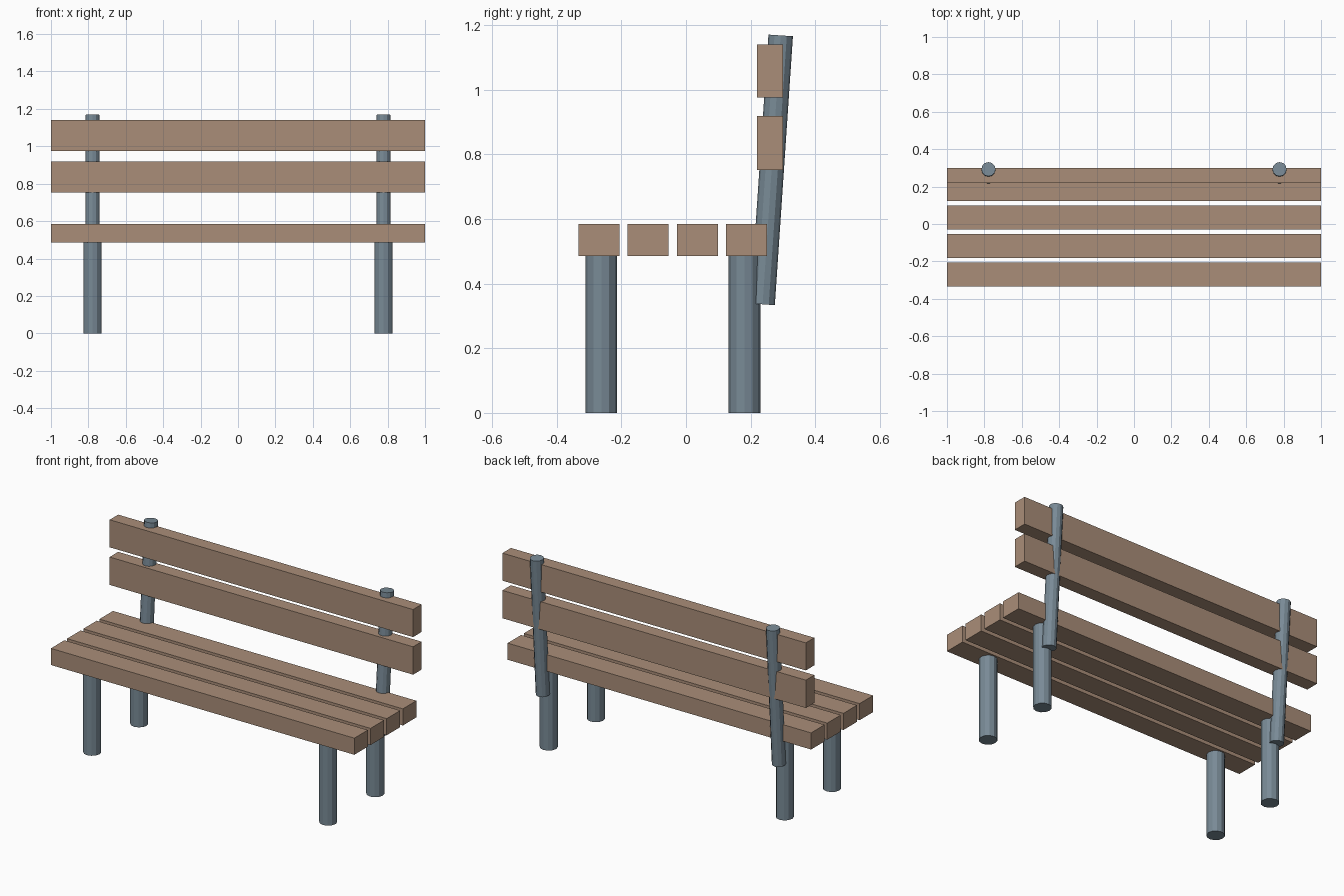
import bpy
from mathutils import Vector

if "Cube" in bpy.data.objects:
    bpy.data.objects.remove(bpy.data.objects["Cube"])


def material(name, colour):
    m = bpy.data.materials.new(name)
    m.diffuse_color = (*colour, 1)
    m.use_nodes = True
    m.node_tree.nodes["Principled BSDF"].inputs["Base Color"].default_value = m.diffuse_color
    return m


WOOD = material("brown wood", (0.40, 0.27, 0.19))
STEEL = material("blue grey steel", (0.19, 0.255, 0.305))


def slat(name, y0, y1, z0, z1):
    """Full-width plank with the given side profile."""
    bpy.ops.mesh.primitive_cube_add(size=1, location=(0, (y0 + y1) / 2, (z0 + z1) / 2))
    ob = bpy.context.object
    ob.name = name
    ob.scale = (2, y1 - y0, z1 - z0)
    bpy.ops.object.transform_apply(location=False, rotation=False, scale=True)
    ob.data.materials.append(WOOD)


def tube(name, start, end, radius):
    """Twelve-sided rod between two points."""
    a, b = Vector(start), Vector(end)
    bpy.ops.mesh.primitive_cylinder_add(vertices=12, radius=radius, depth=(b - a).length,
                                        location=(a + b) / 2)
    ob = bpy.context.object
    ob.name = name
    ob.rotation_euler = (b - a).to_track_quat('Z', 'Y').to_euler()
    ob.data.materials.append(STEEL)


# Seat planks
for i in range(4):
    y = -0.333 + i * 0.1523
    slat(f"seat_slat_{i + 1}", y, y + 0.127, 0.486, 0.585)

# Backrest planks
slat("lower_back_slat", 0.22, 0.30, 0.752, 0.918)
slat("upper_back_slat", 0.22, 0.30, 0.976, 1.14)

# Legs and leaning back posts on each side
for side, x in (("left", -0.778), ("right", 0.778)):
    tube(f"{side}_front_leg", (x, -0.262, 0), (x, -0.262, 0.49), 0.049)
    tube(f"{side}_rear_leg", (x, 0.181, 0), (x, 0.181, 0.49), 0.049)
    tube(f"{side}_back_post", (x, 0.237, 0.336), (x, 0.293, 1.168), 0.038)
